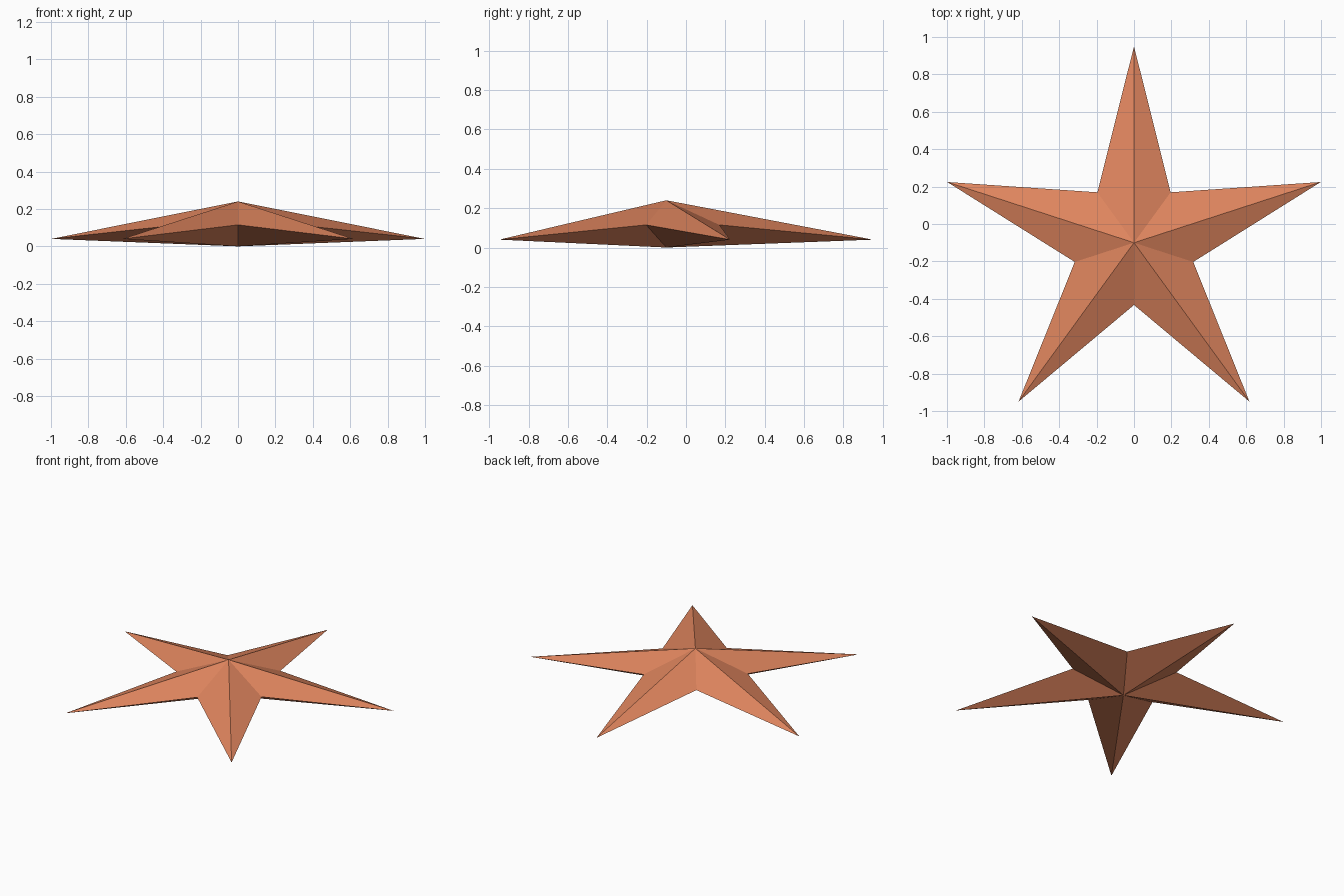
import bpy
import bmesh
from math import sin, cos, pi

cube = bpy.data.objects.get("Cube")
if cube:
    bpy.data.objects.remove(cube, do_unlink=True)

POINTS = 5
TIP_RADIUS, TIP_Z = 1.05, 0.04
NOTCH_RADIUS, NOTCH_Z = 0.333, 0.115
TOP_Z, BOTTOM_Z = 0.24, 0.0
CENTRE_Y = -0.1

# Clay orange material
clay = bpy.data.materials.new("clay orange")
clay.use_nodes = True
colour = (0.74, 0.235, 0.112, 1.0)
clay.diffuse_color = colour
clay.node_tree.nodes["Principled BSDF"].inputs["Base Color"].default_value = colour

# Star outline alternating raised notches and low tips, starting at the back tip
bm = bmesh.new()
rim = []
for i in range(POINTS * 2):
    angle = pi / 2 + i * pi / POINTS
    radius, z = (NOTCH_RADIUS, NOTCH_Z) if i % 2 else (TIP_RADIUS, TIP_Z)
    rim.append(bm.verts.new((radius * cos(angle), CENTRE_Y + radius * sin(angle), z)))

# Facets fanned up to the top peak and down to the bottom peak
top = bm.verts.new((0, CENTRE_Y, TOP_Z))
bottom = bm.verts.new((0, CENTRE_Y, BOTTOM_Z))
for a, b in zip(rim, rim[1:] + rim[:1]):
    bm.faces.new((a, b, top))
    bm.faces.new((b, a, bottom))

mesh = bpy.data.meshes.new("star_body")
bm.to_mesh(mesh)
bm.free()
mesh.materials.append(clay)
star = bpy.data.objects.new("star_body", mesh)
bpy.context.collection.objects.link(star)
